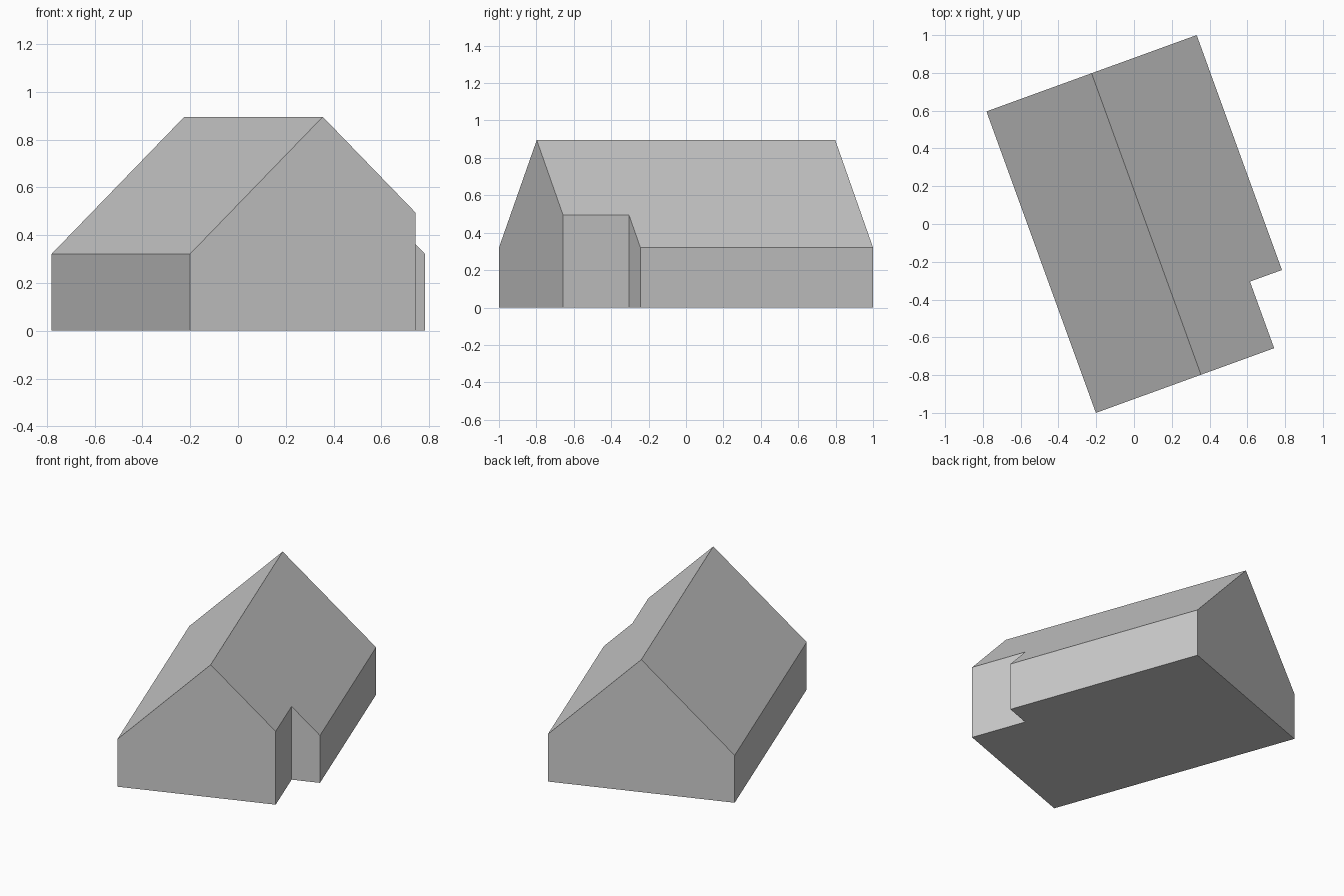
import bpy, bmesh, math
from mathutils import Matrix

cube = bpy.data.objects.get("Cube")
if cube:
    bpy.data.objects.remove(cube, do_unlink=True)

HALF_WIDTH, HALF_LENGTH = 0.592, 0.849
EAVES, RIDGE = 0.32, 0.895
NOTCH_X, NOTCH_Y = 0.412, -0.474

# One plain grey for walls and roof
grey = bpy.data.materials.new("plain grey")
grey.use_nodes = True
colour = (0.6, 0.6, 0.6, 1)
grey.diffuse_color = colour
grey.node_tree.nodes["Principled BSDF"].inputs["Base Color"].default_value = colour


def make_object(name, bm):
    bmesh.ops.recalc_face_normals(bm, faces=bm.faces)
    mesh = bpy.data.meshes.new(name)
    bm.to_mesh(mesh)
    bm.free()
    mesh.materials.append(grey)
    obj = bpy.data.objects.new(name, mesh)
    bpy.context.collection.objects.link(obj)
    # The building stands turned on the ground
    obj.location.x = 0.065
    obj.rotation_euler.z = math.radians(19.95)
    return obj


# House body: gable profile extruded along the ridge
profile = [(-HALF_WIDTH, 0), (HALF_WIDTH, 0), (HALF_WIDTH, EAVES),
           (0, RIDGE), (-HALF_WIDTH, EAVES)]
bm = bmesh.new()
gable = bm.faces.new([bm.verts.new((x, -HALF_LENGTH, z)) for x, z in profile])
extruded = bmesh.ops.extrude_face_region(bm, geom=[gable], use_keep_orig=True)["geom"]
bmesh.ops.translate(bm, vec=(0, 2 * HALF_LENGTH, 0),
                    verts=[v for v in extruded if isinstance(v, bmesh.types.BMVert)])
house = make_object("house_body", bm)

# Corner notch: hidden block cut out of the front corner
bm = bmesh.new()
bmesh.ops.create_cube(bm, size=2, matrix=Matrix.Translation((NOTCH_X + 1, NOTCH_Y - 1, 0.5)))
cutter = make_object("corner_cutter", bm)
cutter.hide_render = True
cutter.hide_viewport = True

cut = house.modifiers.new("corner_notch", "BOOLEAN")
cut.operation = "DIFFERENCE"
cut.solver = "EXACT"
cut.object = cutter
